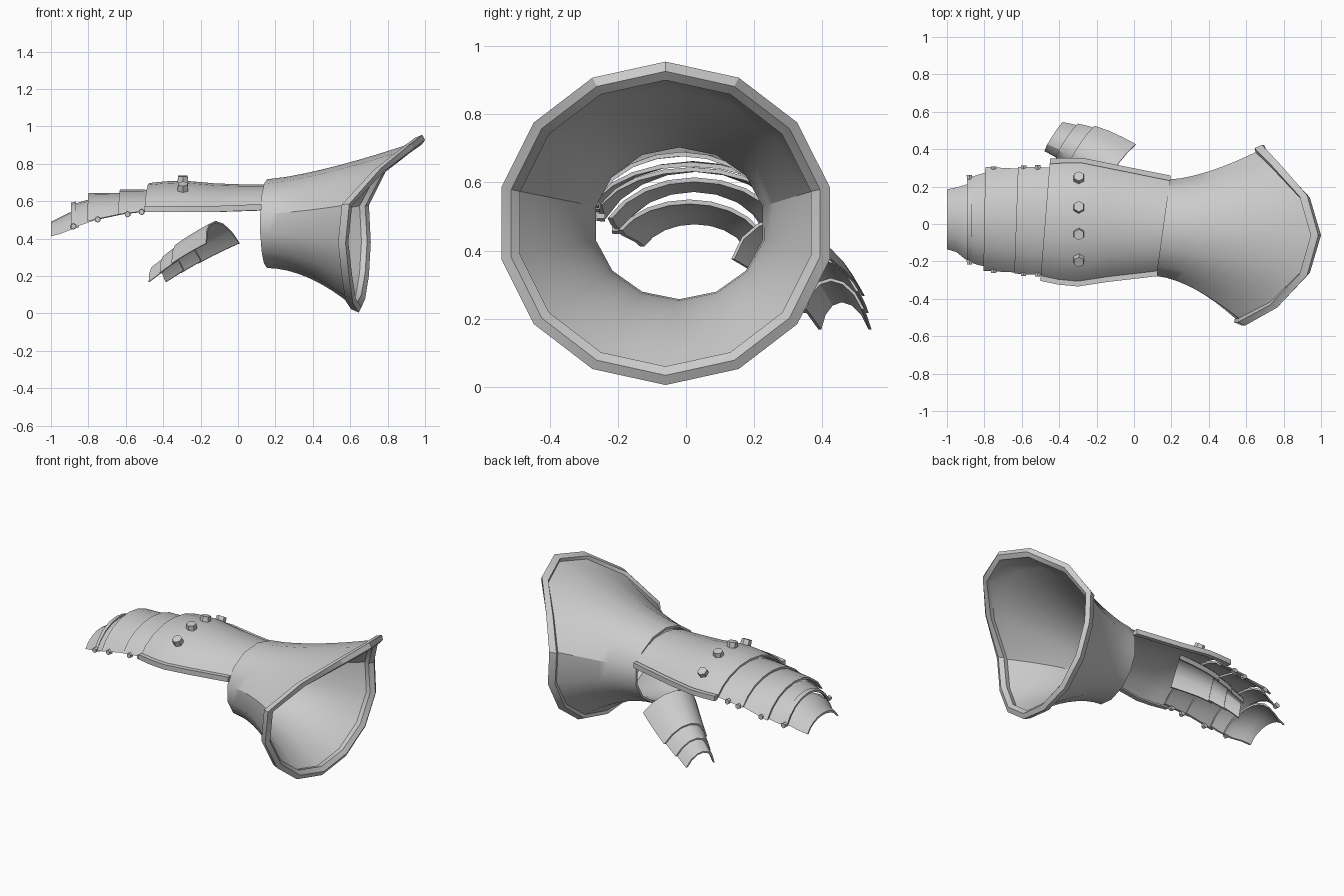
import bpy, bmesh, math
from mathutils import Vector, Matrix

if "Cube" in bpy.data.objects:
    bpy.data.objects.remove(bpy.data.objects["Cube"])

steel = bpy.data.materials.new("plain_steel")
steel.use_nodes = True
steel.diffuse_color = (0.6, 0.6, 0.6, 1)
steel.node_tree.nodes["Principled BSDF"].inputs["Base Color"].default_value = (0.6, 0.6, 0.6, 1)
parts = []


def finish(name, bm):
    bmesh.ops.recalc_face_normals(bm, faces=bm.faces[:])
    mesh = bpy.data.meshes.new(name)
    bm.to_mesh(mesh)
    bm.free()
    mesh.materials.append(steel)
    ob = bpy.data.objects.new(name, mesh)
    bpy.context.collection.objects.link(ob)
    parts.append(ob)


def loft(name, rings, loop=False):
    """Skin closed rings of equal length; cap the ends or loop back to the start."""
    bm = bmesh.new()
    vs = [[bm.verts.new(p) for p in ring] for ring in rings]
    n = len(vs[0])
    for i in range(len(vs) if loop else len(vs) - 1):
        a, b = vs[i], vs[(i + 1) % len(vs)]
        for j in range(n):
            k = (j + 1) % n
            bm.faces.new((a[j], a[k], b[k], b[j]))
    if not loop:
        half = n // 2
        for r in (vs[0], vs[-1]):
            for j in range(half - 1):
                bm.faces.new((r[j], r[j + 1], r[n - 2 - j], r[n - 1 - j]))
    finish(name, bm)


SPAN = math.radians(65)


def arch(centre, half, up, n=8, thick=0.013):
    """Closed cross-section of a thin curved plate."""
    centre, half, up = Vector(centre), Vector(half), Vector(up)

    def arc(h, u):
        pts = []
        for i in range(n + 1):
            a = SPAN * (2 * i / n - 1)
            rise = (math.cos(a) - math.cos(SPAN)) / (1 - math.cos(SPAN))
            pts.append(centre + h * (math.sin(a) / math.sin(SPAN)) + u * rise)
        return pts
    inner = arc(half * (1 - thick / half.length), up * (1 - thick / up.length))
    return arc(half, up) + inner[::-1]


def plate(name, stations):
    """Stations: x, right y, left y, base z, top z, skew in x."""
    loft(name, [arch((x, (r + l) / 2, b), (s, (l - r) / 2, 0), (0, 0, t - b))
                for x, r, l, b, t, s in stations])


def bar(name, path, w, h):
    loft(name, [[(x, y - w, z - h), (x, y + w, z - h), (x, y + w, z + h), (x, y - w, z + h)]
                for x, y, z in path])


def rivet(name, pos, rot, radius, depth):
    bm = bmesh.new()
    bmesh.ops.create_cone(bm, cap_ends=True, segments=6, radius1=radius, radius2=radius * 0.9,
                          depth=depth, matrix=Matrix.Translation(pos) @ Matrix.Rotation(rot, 4, 'X'))
    finish(name, bm)


# Flared cuff with a raised, slanted rim
SIDES = 14
RIM_X = [1.0, 0.94, 0.79, 0.70, 0.71, 0.70, 0.68, 0.66, 0.63, 0.61, 0.59, 0.61, 0.78, 0.94]


def rim_point(k, s, dx):
    a = math.tau * k / SIDES
    return Vector((RIM_X[k] + dx - 0.01, -0.06 + 0.495 * s * math.sin(a), 0.48 + 0.475 * s * math.cos(a)))


def cuff_ring(t, shrink):
    ring = []
    for k in range(SIDES):
        a = math.tau * k / SIDES
        y = -0.02 + (0.265 - shrink) * math.sin(a)
        start = Vector((0.155 + 0.14 * (y + 0.02), y, 0.48 + (0.237 - shrink) * math.cos(a)))
        end = rim_point(k, 0.92 - 1.8 * shrink, -0.04)
        f = t ** (1.6 - 0.25 * math.cos(a))
        p = start.lerp(end, f)
        p.x = start.x + (end.x - start.x) * t
        ring.append(p)
    return ring


steps = [i / 8 for i in range(9)]
rings = [cuff_ring(t, 0) for t in steps]
for s, dx in ((0.965, -0.045), (1, -0.005), (0.94, 0.01), (0.885, -0.01)):
    rings.append([rim_point(k, s, dx) for k in range(SIDES)])
rings += [cuff_ring(t, 0.014) for t in reversed(steps)]
loft("cuff", rings, loop=True)

# Back-of-hand plate and its edge trims
hand = [(-0.475, -0.29, 0.33, 0.55, 0.697, 0.025), (-0.39, -0.31, 0.335, 0.55, 0.706, 0.015),
        (-0.29, -0.32, 0.335, 0.55, 0.71, 0.01), (-0.12, -0.295, 0.30, 0.55, 0.695, 0.015),
        (0.02, -0.28, 0.27, 0.555, 0.69, 0.025), (0.16, -0.265, 0.24, 0.56, 0.69, 0.035)]
plate("hand_plate", hand)
bar("right_trim", [(x - s, r, b + 0.008) for x, r, l, b, t, s in hand], 0.014, 0.016)
bar("left_trim", [(x + s, l + 0.005, b + 0.008) for x, r, l, b, t, s in hand], 0.014, 0.016)

# Overlapping finger plates
plate("knuckle_plate", [(-0.63, -0.265, 0.305, 0.53, 0.663, 0.01), (-0.54, -0.27, 0.305, 0.54, 0.662, 0.015),
                        (-0.44, -0.275, 0.30, 0.55, 0.66, 0.02)])
plate("finger_plate_upper", [(-0.80, -0.25, 0.305, 0.492, 0.644, 0.005), (-0.71, -0.255, 0.30, 0.512, 0.645, 0.01),
                             (-0.60, -0.26, 0.295, 0.535, 0.645, 0.01)])
plate("finger_plate_middle", [(-0.875, -0.205, 0.25, 0.46, 0.585, 0), (-0.83, -0.22, 0.265, 0.475, 0.60, 0),
                              (-0.775, -0.23, 0.28, 0.495, 0.615, 0)])
plate("finger_band", [(-0.892, -0.20, 0.245, 0.455, 0.592, 0), (-0.866, -0.21, 0.255, 0.462, 0.598, 0)])
plate("fingertip_plate", [(-1.0, -0.135, 0.185, 0.412, 0.49, 0), (-0.95, -0.15, 0.195, 0.425, 0.515, 0),
                          (-0.90, -0.19, 0.21, 0.445, 0.54, 0), (-0.85, -0.20, 0.22, 0.46, 0.55, 0)])

# Thumb plates, each tucked under the one before
base = (Vector((-0.08, 0.28, 0.375)), Vector((0.09, 0.147, 0)), Vector((-0.04, -0.01, 0.12)))
tip = (Vector((-0.43, 0.467, 0.168)), Vector((0.048, 0.078, 0)), Vector((-0.015, -0.01, 0.09)))


def thumb_section(t, scale):
    c, h, u = (p.lerp(q, t) for p, q in zip(base, tip))
    c += Vector((0, 0.02, 0.012)) * math.sin(math.pi * t)
    return arch(c, h * scale, u * scale, n=6, thick=0.01)


for name, t0, t1, s0, s1 in (("thumb_base_plate", 0, 0.58, 1, 1.1), ("thumb_middle_plate", 0.52, 0.8, 1, 1.04),
                             ("thumb_tip_plate", 0.75, 1, 0.94, 1)):
    loft(name, [thumb_section(t0 + (t1 - t0) * i / 3, s0 + (s1 - s0) * i / 3) for i in range(4)])

# Hexagonal studs over the knuckles
for i, y in enumerate((0.245, 0.09, -0.055, -0.195)):
    a = math.asin(y / 0.33 * math.sin(SPAN))
    z = 0.55 + 0.16 * (math.cos(a) - math.cos(SPAN)) / (1 - math.cos(SPAN))
    rivet(f"knuckle_stud_{i + 1}", (-0.295, y, z + 0.008), -y * 2.3, 0.033, 0.04)

# Small hinge pins on both sides
for i, (x, right, left, z) in enumerate(((-0.88, -0.205, 0.25, 0.465), (-0.75, -0.25, 0.295, 0.502),
                                         (-0.59, -0.265, 0.30, 0.53), (-0.515, -0.268, 0.303, 0.542))):
    for side, y in (("right", right), ("left", left)):
        rivet(f"{side}_pin_{i + 1}", (x, y, z), math.pi / 2, 0.017, 0.025)

# Smooth the curved plates, keep hard edges
bpy.ops.object.select_all(action='DESELECT')
for ob in parts:
    ob.select_set(True)
bpy.context.view_layer.objects.active = parts[0]
bpy.ops.object.shade_smooth_by_angle(angle=math.radians(30))
